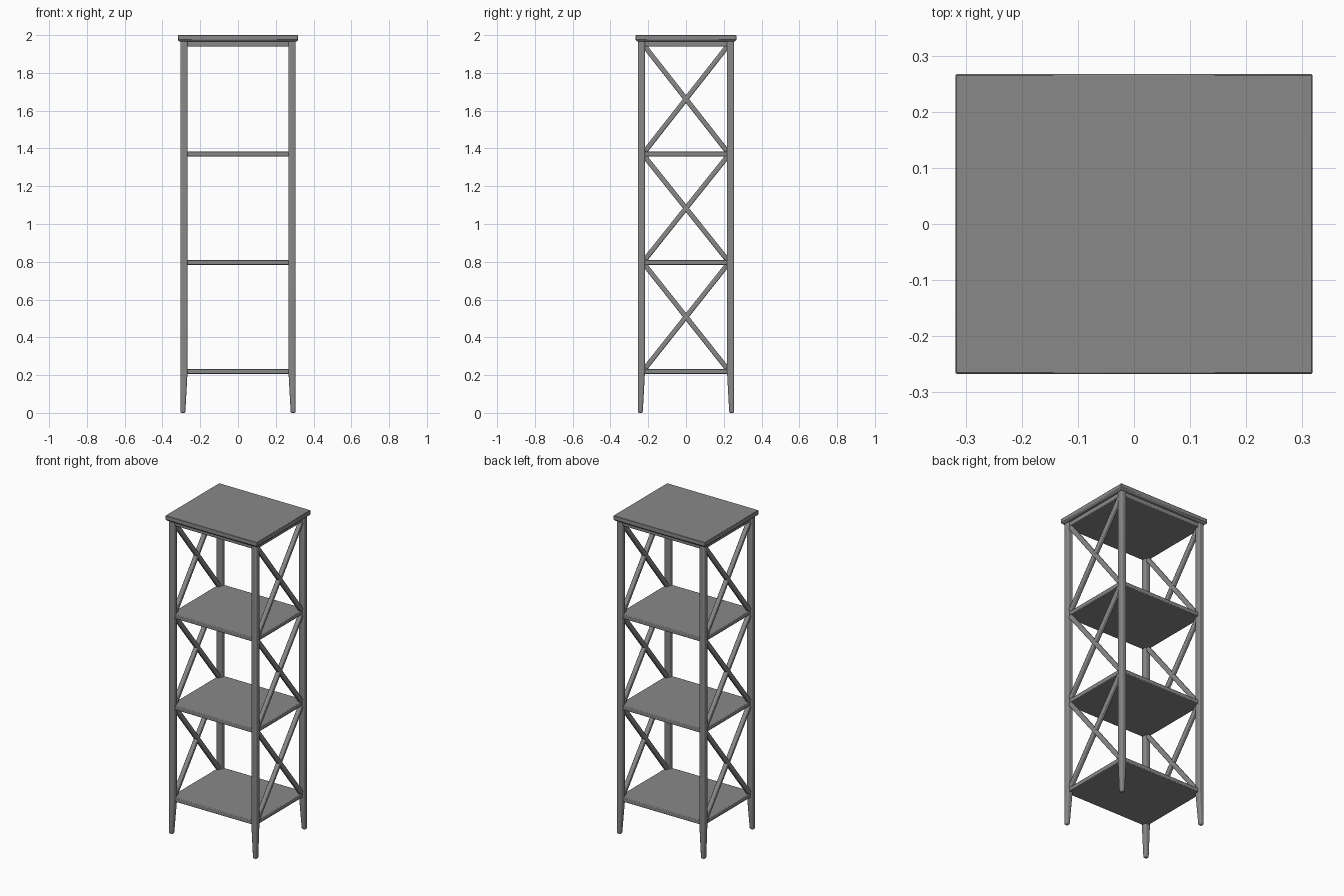
import bpy, bmesh
from mathutils import Vector

if "Cube" in bpy.data.objects:
    bpy.data.objects.remove(bpy.data.objects["Cube"])

grey = bpy.data.materials.new("grey paint")
grey.diffuse_color = (0.25, 0.25, 0.25, 1)
grey.use_nodes = True
grey.node_tree.nodes["Principled BSDF"].inputs["Base Color"].default_value = grey.diffuse_color


def finish(name, bm, bevel=0.0, segments=3):
    """Turn a bmesh into a smooth, softly bevelled object."""
    bmesh.ops.recalc_face_normals(bm, faces=bm.faces)
    mesh = bpy.data.meshes.new(name)
    bm.to_mesh(mesh)
    bm.free()
    mesh.materials.append(grey)
    ob = bpy.data.objects.new(name, mesh)
    bpy.context.collection.objects.link(ob)
    if bevel:
        mod = ob.modifiers.new("bevel", 'BEVEL')
        mod.width = bevel
        mod.segments = segments
        mod.limit_method = 'ANGLE'
    bpy.ops.object.select_all(action='DESELECT')
    bpy.context.view_layer.objects.active = ob
    ob.select_set(True)
    bpy.ops.object.shade_smooth_by_angle()
    return ob


def loft(name, sections, bevel=0.0, segments=3):
    """Stack of rectangles (x0, x1, y0, y1, z) joined into a solid."""
    bm = bmesh.new()
    rings = [[bm.verts.new(p) for p in ((x0, y0, z), (x1, y0, z), (x1, y1, z), (x0, y1, z))]
             for x0, x1, y0, y1, z in sections]
    for a, b in zip(rings, rings[1:]):
        for i in range(4):
            j = (i + 1) % 4
            bm.faces.new((a[i], a[j], b[j], b[i]))
    bm.faces.new(rings[0][::-1])
    bm.faces.new(rings[-1])
    return finish(name, bm, bevel, segments)


def slab(name, hx, hy, z0, z1, bevel):
    return loft(name, [(-hx, hx, -hy, hy, z) for z in (z0, z1)], bevel, 2)


def brace(name, x, start, end, size):
    """Square bar running in the y-z plane."""
    a, b = Vector((x, *start)), Vector((x, *end))
    d = b - a
    bm = bmesh.new()
    bmesh.ops.create_cube(bm, size=1)
    bmesh.ops.scale(bm, verts=bm.verts, vec=(size, size, d.length))
    bmesh.ops.rotate(bm, verts=bm.verts, matrix=d.to_track_quat('Z', 'Y').to_matrix())
    bmesh.ops.translate(bm, verts=bm.verts, vec=(a + b) / 2)
    return finish(name, bm, 0.006, 2)


# Legs: straight outside, tapering on the inner sides near the floor
OX, OY = 0.305, 0.255
for sx in (-1, 1):
    for sy in (-1, 1):
        name = ("front" if sy < 0 else "back") + ("_left" if sx < 0 else "_right") + "_leg"
        sections = []
        for w, z in ((0.026, 0.0), (0.038, 0.22), (0.038, 1.97)):
            x = sorted((sx * OX, sx * (OX - w)))
            y = sorted((sy * OY, sy * (OY - w)))
            sections.append((*x, *y, z))
        loft(name, sections, 0.008)

# Shelves and the matching frame under the top
levels = [(0.207, 0.233), (0.784, 0.810), (1.357, 1.383), (1.940, 1.969)]
for i, (z0, z1) in enumerate(levels):
    slab("top_frame" if i == 3 else f"shelf_{i + 1}", 0.296, 0.246, z0, z1, 0.004)

# Top board with a chamfered lower edge
loft("top_board", [(-0.310, 0.310, -0.259, 0.259, 1.966),
                   (-0.318, 0.318, -0.267, 0.267, 1.974),
                   (-0.318, 0.318, -0.267, 0.267, 2.0)], 0.002, 1)

# Crossed braces on both sides of every bay
for sx in (-1, 1):
    side = "left" if sx < 0 else "right"
    for i in range(3):
        low, high = levels[i][1] + 0.002, levels[i + 1][0] - 0.002
        for k, s in enumerate((-1, 1)):
            brace(f"{side}_brace_{i + 1}_{'ab'[k]}", sx * 0.286,
                  (s * 0.217, low), (-s * 0.217, high), 0.026)
